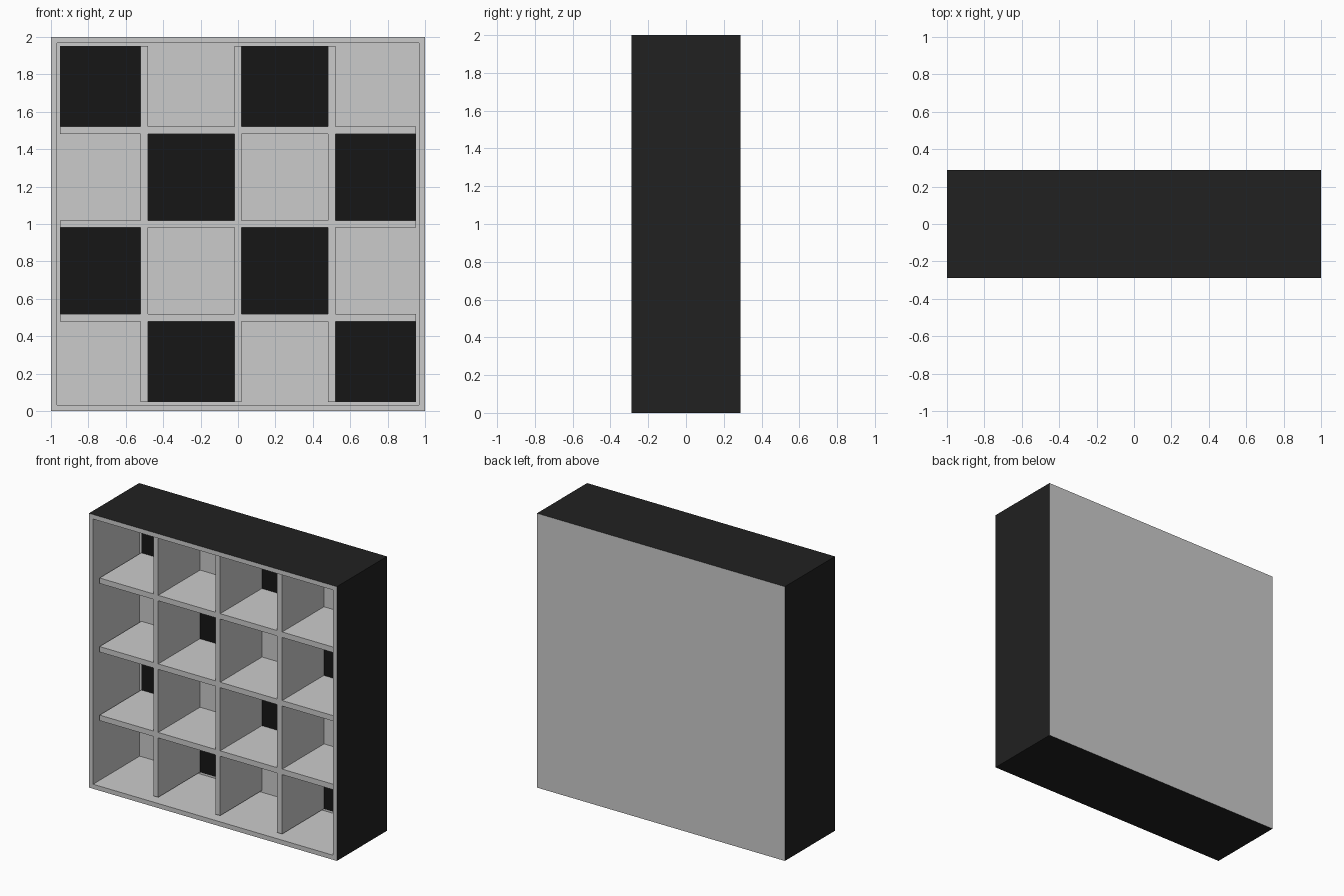
import bpy, bmesh
from mathutils import Vector

if "Cube" in bpy.data.objects:
    bpy.data.objects.remove(bpy.data.objects["Cube"])

HALF, DEPTH, WALL = 1.0, 0.577, 0.047   # outer half width, depth, frame thickness
FRONT = -DEPTH / 2
INNER_BACK = DEPTH / 2 - 0.04           # front surface of the back panel
RECESS = 0.055                          # dividers sit behind the frame front
T = 0.04                                # divider thickness


def material(name, v):
    m = bpy.data.materials.new(name)
    m.diffuse_color = (v, v, v, 1)
    m.use_nodes = True
    m.node_tree.nodes["Principled BSDF"].inputs["Base Color"].default_value = m.diffuse_color
    return m


def finish(bm, name, mats=()):
    bmesh.ops.recalc_face_normals(bm, faces=bm.faces)
    me = bpy.data.meshes.new(name)
    bm.to_mesh(me)
    bm.free()
    for m in mats:
        me.materials.append(m)
    ob = bpy.data.objects.new(name, me)
    bpy.context.collection.objects.link(ob)
    return ob


def add_quad(bm, x0, x1, z0, z1, y):
    return bm.faces.new([bm.verts.new(p) for p in
                         ((x0, y, z0), (x1, y, z0), (x1, y, z1), (x0, y, z1))])


grey = material("grey_finish", 0.8)
dark = material("dark_outside", 0.015)
black = material("black_back", 0.008)

# Case: hollowed box with dark outer sides, top and bottom
bm = bmesh.new()
bmesh.ops.create_cube(bm, size=1)
for v in bm.verts:
    v.co = Vector((v.co.x * 2, v.co.y * DEPTH, v.co.z * 2 + 1))
for f in bm.faces:
    f.material_index = 0 if abs(f.normal.y) > 0.5 else 1
front = next(f for f in bm.faces if f.normal.y < -0.5)
bmesh.ops.inset_region(bm, faces=[front], thickness=WALL)
ext = bmesh.ops.extrude_discrete_faces(bm, faces=[front])
bmesh.ops.translate(bm, verts=ext["faces"][0].verts, vec=(0, INNER_BACK - FRONT, 0))
finish(bm, "case", (grey, dark))

# Breakpoints across the opening: even gaps are cells, odd gaps are boards
lim = HALF - WALL
cuts = [-lim] + [c + s * T / 2 for c in (-0.5, 0, 0.5) for s in (-1, 1)] + [lim]

# Divider lattice: one welded grid of crossing boards
bm = bmesh.new()
for i in range(7):
    for j in range(7):
        if i % 2 or j % 2:
            add_quad(bm, cuts[i], cuts[i + 1], cuts[j] + 1, cuts[j + 1] + 1, FRONT + RECESS)
bmesh.ops.remove_doubles(bm, verts=bm.verts, dist=0.0001)
ext = bmesh.ops.extrude_face_region(bm, geom=bm.faces[:], use_keep_orig=True)
back = [g for g in ext["geom"] if isinstance(g, bmesh.types.BMVert)]
bmesh.ops.translate(bm, verts=back, vec=(0, INNER_BACK - FRONT - RECESS, 0))
finish(bm, "dividers")

# Black back squares in a checker pattern
bm = bmesh.new()
for i in range(4):
    for j in range(4):
        if (i + j) % 2:
            add_quad(bm, cuts[2 * i], cuts[2 * i + 1],
                     cuts[2 * j] + 1, cuts[2 * j + 1] + 1, INNER_BACK - 0.002)
for f in bm.faces:
    f.normal_update()
me_ob = bpy.data.meshes.new("black_back_squares")
bm.to_mesh(me_ob)
bm.free()
me_ob.materials.append(black)
bpy.context.collection.objects.link(bpy.data.objects.new("black_back_squares", me_ob))
